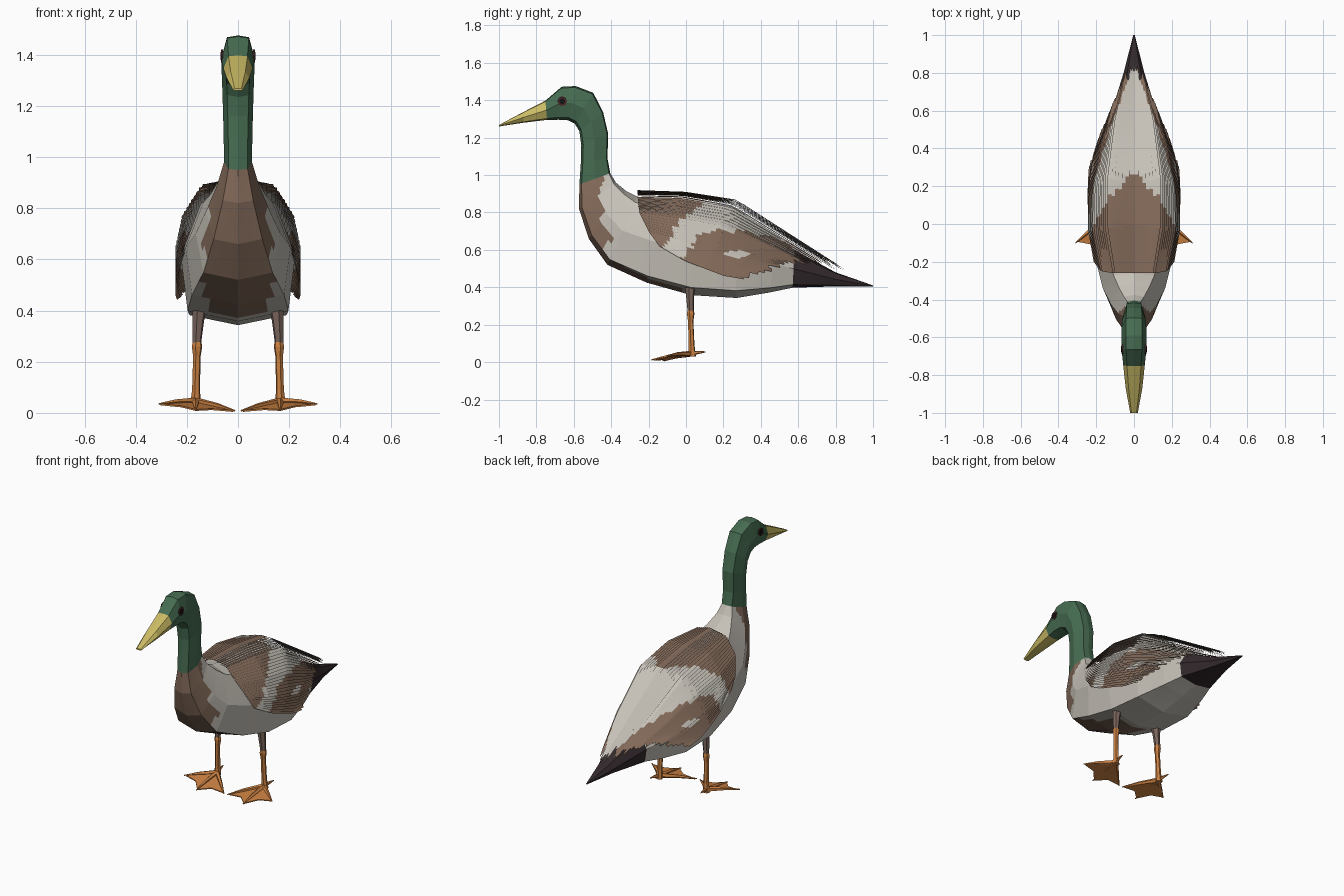
import bpy, bmesh, math, random
from mathutils import Vector as V

if "Cube" in bpy.data.objects:
    bpy.data.objects.remove(bpy.data.objects["Cube"])

random.seed(4)


def mat(name, r, g, b):
    m = bpy.data.materials.new(name)
    m.diffuse_color = (r, g, b, 1)
    m.use_nodes = True
    m.node_tree.nodes["Principled BSDF"].inputs["Base Color"].default_value = m.diffuse_color
    return m


GREEN = mat("dark green", .062, .150, .083)
GREY = mat("pale grey", .56, .53, .475)
BROWN = mat("brown", .225, .143, .100)
BLACK = mat("tail black", .033, .022, .026)
YELLOW = mat("bill yellow", .60, .50, .13)
ORANGE = mat("foot orange", .60, .22, .055)
TAUPE = mat("thigh taupe", .20, .135, .11)
RED = mat("eye brown", .07, .022, .022)
PUPIL = mat("pupil black", .008, .006, .007)


def finish(bm, name, mats, mirror=False, rule=None, recalc=True):
    if recalc:
        bmesh.ops.recalc_face_normals(bm, faces=bm.faces[:])
    bm.normal_update()
    if rule:
        for f in bm.faces:
            f.material_index = rule(f)
    me = bpy.data.meshes.new(name)
    bm.to_mesh(me)
    bm.free()
    for m in mats:
        me.materials.append(m)
    ob = bpy.data.objects.new(name, me)
    bpy.context.collection.objects.link(ob)
    if mirror:
        mod = ob.modifiers.new("mirror", 'MIRROR')
        mod.use_mirror_merge = False
    return ob


def skin(bm, rings):
    vs = [[bm.verts.new(p) for p in r] for r in rings]
    n = len(vs[0])
    for a, b in zip(vs, vs[1:]):
        for i in range(n):
            bm.faces.new((a[i], a[(i + 1) % n], b[(i + 1) % n], b[i]))
    bm.faces.new(vs[0])
    bm.faces.new(vs[-1])


# cross-sections (half): neck and body, blended by k
NECK = [(0, 1), (.65, .92), (1, 0), (.68, -.85), (0, -1)]
BODY = [(0, 1), (.65, .8), (1, 0), (.88, -.84), (0, -1)]


def ring(ty, tz, by, bz, w, k=0):
    top, bot = V((0, ty, tz)), V((0, by, bz))
    c, h = (top + bot) / 2, (top - bot) / 2
    half = [(a + (e - a) * k, b + (f - b) * k) for (a, b), (e, f) in zip(NECK, BODY)]
    full = half + [(-a, b) for a, b in half[3:0:-1]]
    return [c + h * b + V((w * a, 0, 0)) for a, b in full]


# body: rings from neck base to tail tip (top y z, bottom y z, half width, blend)
bm = bmesh.new()
skin(bm, [ring(*r) for r in [
    (-.405, 1.01, -.57, .95, .055, 0),
    (-.375, .96, -.572, .82, .082, .2),
    (-.32, .915, -.52, .66, .125, .4),
    (-.26, .885, -.42, .52, .165, .7),
    (-.15, .87, -.21, .425, .205, 1),
    (0, .87, .03, .358, .224, 1),
    (.25, .83, .27, .343, .215, 1),
    (.48, .68, .45, .373, .165, 1),
    (.58, .60, .57, .398, .125, 1),
    (.80, .48, .80, .405, .055, .5),
    (1.0, .41, 1.0, .404, .004, 0)]])
bmesh.ops.subdivide_edges(bm, edges=bm.edges[:], cuts=4, use_grid_fill=True)


def body_colour(f):
    c = f.calc_center_median()
    if c.y > .57:
        return 2
    wob = .012 * math.sin(c.z * 40)
    breast = c.y < -.45 + max(0, .75 - c.z) * .65 + wob
    belly = f.normal.z < -.5 and c.y < 0
    return 1 if abs(c.x) < .13 + wob and (breast or belly) else 0


finish(bm, "body", [GREY, BROWN, BLACK], rule=body_colour)

# head and neck
bm = bmesh.new()
skin(bm, [ring(*r) for r in [
    (-.405, 1.01, -.57, .95, .055),
    (-.42, 1.09, -.562, 1.07, .056),
    (-.416, 1.22, -.56, 1.16, .059),
    (-.443, 1.336, -.57, 1.235, .062),
    (-.496, 1.44, -.595, 1.275, .065),
    (-.59, 1.476, -.63, 1.293, .066),
    (-.665, 1.472, -.68, 1.296, .065),
    (-.752, 1.398, -.743, 1.295, .057)]])
finish(bm, "head_and_neck", [GREEN])

# bill
bm = bmesh.new()
skin(bm, [ring(*r) for r in [
    (-.752, 1.398, -.743, 1.295, .057),
    (-.87, 1.337, -.87, 1.280, .044),
    (-1.0, 1.268, -1.0, 1.260, .02)]])
finish(bm, "bill", [YELLOW])

# eyes: iris disc with a smaller pupil disc
for name, r, x, m in [("eye", .026, .064, RED), ("pupil", .016, .067, PUPIL)]:
    bm = bmesh.new()
    d = [[V((x + o, -.662 + r * math.cos(a), 1.395 + r * math.sin(a)))
          for a in [i * math.pi / 4 for i in range(8)]] for o in (-.006, .002)]
    skin(bm, d)
    finish(bm, name, [m], mirror=True)

# wing surface: rows from back ridge to lower edge, columns from front to rear
GRID = [
    [(0, -.26, .915), (0, 0, .905), (0, .27, .865), (0, .58, .665), (0, .87, .48)],
    [(.10, -.26, .89), (.14, -.02, .885), (.14, .25, .835), (.10, .55, .65), (.035, .82, .48)],
    [(.168, -.25, .80), (.212, -.03, .77), (.205, .2, .73), (.16, .45, .62), (.085, .70, .50)],
    [(.205, -.2, .70), (.236, -.03, .65), (.236, .15, .60), (.212, .33, .55), (.155, .53, .51)],
    [(.208, -.14, .62), (.228, 0, .54), (.236, .10, .50), (.236, .2, .46), (.23, .33, .435)]]


def surf(t, u):
    t, u = max(0, min(1, t)) * 4, max(0, min(1, u)) * 4
    i, j = min(int(t), 3), min(int(u), 3)
    t, u = t - i, u - j
    a = V(GRID[i][j]).lerp(V(GRID[i][j + 1]), u)
    b = V(GRID[i + 1][j]).lerp(V(GRID[i + 1][j + 1]), u)
    return a.lerp(b, t)


def lifted(t, u, off):
    e = .06
    n = (surf(t + e, u) - surf(t - e, u)).cross(surf(t, u + e) - surf(t, u - e))
    return surf(t, u) + n.normalized() * off


def wing_colour(p, t):
    front = .27 - .6 * t if t < .5 else -.03 - .22 * (t - .5)
    if p.y < front:
        return 1
    if ((p.y - .28) / .08) ** 2 + ((p.z - .58) / .022) ** 2 < 1:
        return 0
    return int(t > .62 - .75 * (p.y - .1) and p.y > -.02 + .8 * (p.z - .57))


# wings: long overlapping feather strips, each with a raised lower edge and pointed tip
bm = bmesh.new()
N, S = 30, 24
for i in range(N):
    t0, t1 = i / N, min(1, (i + 1.25) / N)
    tm, end = (t0 + t1) / 2, 1 - random.uniform(0, .07)
    jit = random.uniform(-.015, .015)
    prev = None
    for s in range(S):
        u = s / S * end
        cur = [bm.verts.new(lifted(t0, u, 0)), bm.verts.new(lifted(t1, u, .009))]
        if prev:
            f = bm.faces.new((prev[0], prev[1], cur[1], cur[0]))
            c = f.calc_center_median() + V((0, jit, 0))
            f.material_index = wing_colour(c, tm)
        prev = cur
    f = bm.faces.new((prev[0], prev[1], bm.verts.new(lifted(t1, end, .006))))
    f.material_index = wing_colour(f.calc_center_median(), tm)
finish(bm, "wings", [GREY, BROWN], mirror=True, recalc=False)


def tube(name, pts, m, sides=6):
    bm = bmesh.new()
    axis = (V(pts[-1][0]) - V(pts[0][0])).normalized()
    a = axis.orthogonal().normalized()
    b = axis.cross(a)
    ang = [i * 2 * math.pi / sides for i in range(sides)]
    skin(bm, [[V(p) + (a * math.cos(q) + b * math.sin(q)) * r for q in ang] for p, r in pts])
    finish(bm, name, [m], mirror=True)


# legs
tube("thighs", [((.150, .022, .42), .03), ((.155, .022, .36), .023), ((.161, .025, .27), .017)], TAUPE)
tube("shins", [((.160, .025, .285), .016), ((.160, .025, .26), .021), ((.161, .025, .22), .015),
               ((.164, .03, .09), .016), ((.166, .032, .03), .022)], ORANGE)

# feet: three front toes, a hind toe and webs
heel = (.165, .025, .045)
tips = [(.012, -.125, .008), (.165, -.185, .012), (.31, -.10, .035)]
for name, tip in zip(("inner_toes", "middle_toes", "outer_toes"), tips):
    mid = V(heel).lerp(V(tip), .55) + V((0, 0, .004))
    tube(name, [(heel, .016), (mid, .010), (tip, .003)], ORANGE, 5)
tube("hind_toes", [(heel, .012), ((.172, .065, .052), .009), ((.178, .105, .055), .003)], ORANGE, 5)

bm = bmesh.new()
for a, b in zip(tips, tips[1:]):
    h, a, b = V(heel), V(a), V(b)
    inner = (a + b) / 2 * .8 + h * .2
    a, b = h.lerp(a, .95), h.lerp(b, .95)
    for tri in ((h, a, inner), (h, inner, b)):
        top = [bm.verts.new(p) for p in tri]
        low = [bm.verts.new(p - V((0, 0, .006))) for p in tri]
        bm.faces.new(top)
        bm.faces.new(low[::-1])
        for i in range(3):
            j = (i + 1) % 3
            bm.faces.new((top[i], low[i], low[j], top[j]))
finish(bm, "foot_webs", [ORANGE], mirror=True)
